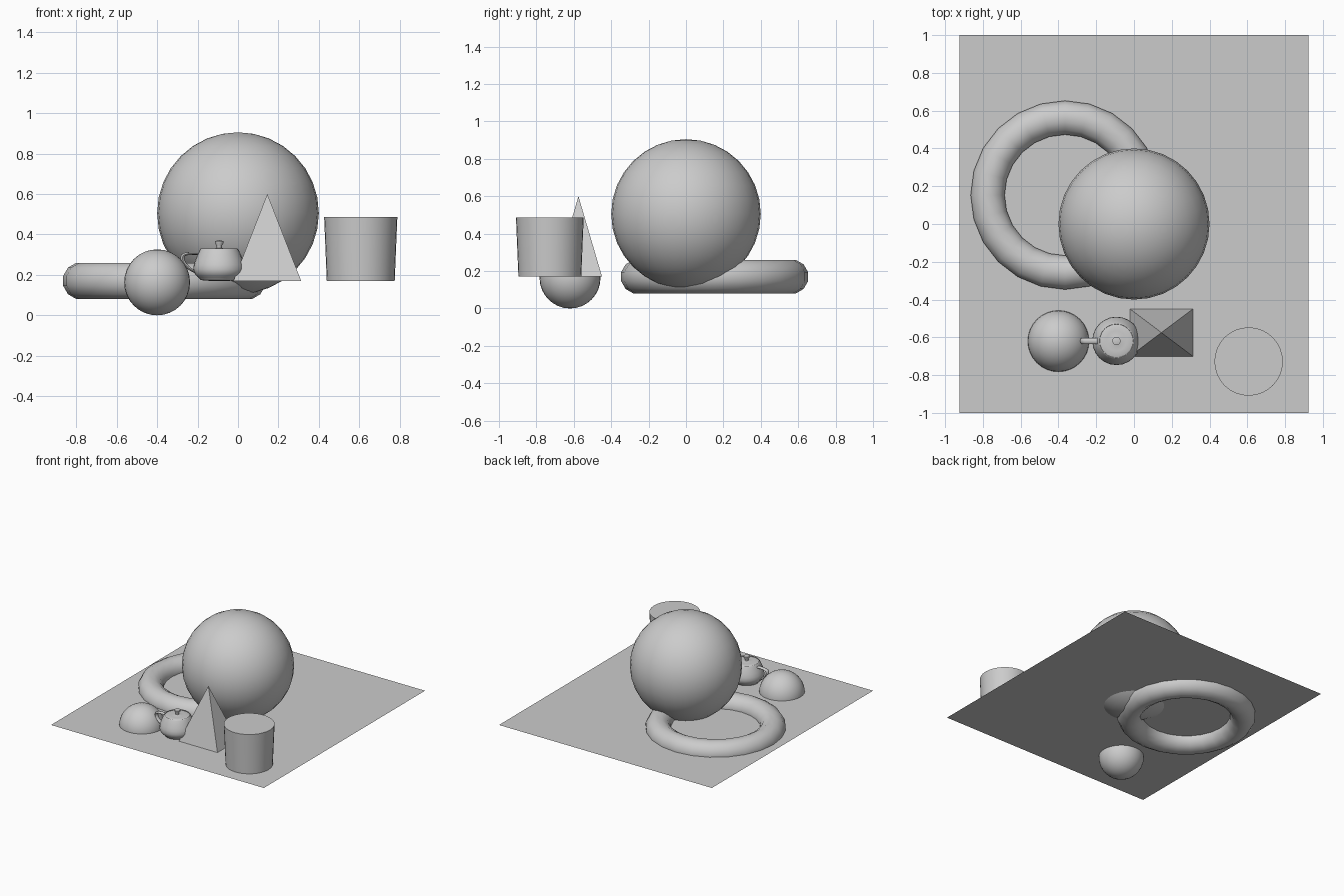
import bpy, bmesh, math
from mathutils import Vector
from mathutils.geometry import interpolate_bezier

if "Cube" in bpy.data.objects:
    bpy.data.objects.remove(bpy.data.objects["Cube"])

FLOOR = 0.17
grey = bpy.data.materials.new("plain grey")
grey.use_nodes = True
grey.diffuse_color = (0.6, 0.6, 0.6, 1)
grey.node_tree.nodes["Principled BSDF"].inputs["Base Color"].default_value = (0.6, 0.6, 0.6, 1)


def finish(name, smooth=True, angle=40):
    ob = bpy.context.object
    ob.name = name
    ob.data.materials.append(grey)
    if smooth:
        bpy.ops.object.shade_smooth_by_angle(angle=math.radians(angle))
    return ob


def add_mesh(name, bm, location, scale):
    bmesh.ops.recalc_face_normals(bm, faces=bm.faces)
    me = bpy.data.meshes.new(name)
    bm.to_mesh(me)
    bm.free()
    ob = bpy.data.objects.new(name, me)
    bpy.context.collection.objects.link(ob)
    bpy.ops.object.select_all(action="DESELECT")
    bpy.context.view_layer.objects.active = ob
    ob.select_set(True)
    ob.location = location
    ob.scale = (scale,) * 3
    return finish(name, angle=50)


def bezier(points, steps=5):
    """Chain of cubic pieces sharing their end points, in the x-z plane."""
    p = [Vector((x, 0, z)) for x, z in points]
    out = [p[0]]
    for i in range(0, len(p) - 1, 3):
        out += interpolate_bezier(p[i], p[i + 1], p[i + 2], p[i + 3], steps)[1:]
    return out


def lathe(name, points, location, scale):
    bm = bmesh.new()
    vs = [bm.verts.new(p) for p in bezier(points)]
    edges = [bm.edges.new(pair) for pair in zip(vs, vs[1:])]
    bmesh.ops.spin(bm, geom=vs + edges, cent=(0, 0, 0), axis=(0, 0, 1),
                   angle=math.tau, steps=24)
    bmesh.ops.remove_doubles(bm, verts=bm.verts, dist=0.001)
    return add_mesh(name, bm, location, scale)


def tube(name, side_a, side_b, widths, location, scale, sides=8):
    """Oval tube running between two curves, its half width blending along the way."""
    bm = bmesh.new()
    a, b = bezier(side_a), bezier(side_b)
    rings = []
    for i, (p, q) in enumerate(zip(a, b)):
        t = i / (len(a) - 1)
        w = widths[0] * (1 - t) + widths[1] * t
        rings.append([bm.verts.new((p + q) / 2 + (p - q) / 2 * math.cos(k * math.tau / sides)
                                   + Vector((0, w * math.sin(k * math.tau / sides), 0)))
                      for k in range(sides)])
    for r, s in zip(rings, rings[1:]):
        for k in range(sides):
            n = (k + 1) % sides
            bm.faces.new((r[k], r[n], s[n], s[k]))
    return add_mesh(name, bm, location, scale)


# Ground sheet
bpy.ops.mesh.primitive_plane_add(size=2, location=(0, 0, FLOOR))
bpy.context.object.scale = (0.925, 1, 1)
finish("ground_sheet", smooth=False)

# Balls
for name, r, loc in (("large_ball", 0.4, (0, 0, 0.505)),
                     ("small_ball", 0.163, (-0.4, -0.62, 0.163))):
    bpy.ops.mesh.primitive_uv_sphere_add(segments=32, ring_count=16, radius=r, location=loc)
    finish(name)

# Ring, with a flat side on top
bm = bmesh.new()
SIDES = 12
loop = [bm.verts.new((0.41 + 0.093 * math.cos((k + 0.5) * math.tau / SIDES), 0,
                      0.093 * math.sin((k + 0.5) * math.tau / SIDES))) for k in range(SIDES)]
edges = [bm.edges.new((loop[k - 1], loop[k])) for k in range(SIDES)]
bmesh.ops.spin(bm, geom=loop + edges, cent=(0, 0, 0), axis=(0, 0, 1), angle=math.tau, steps=24)
bmesh.ops.remove_doubles(bm, verts=bm.verts, dist=0.0001)
add_mesh("ring", bm, (-0.365, 0.153, FLOOR), 1)

# Pyramid
bpy.ops.mesh.primitive_cone_add(vertices=4, radius1=math.sqrt(0.5), radius2=0, depth=1,
                                rotation=(0, 0, math.pi / 4))
bpy.ops.object.transform_apply(location=False, rotation=True, scale=False)
bpy.context.object.scale = (0.335, 0.252, 0.43)
bpy.context.object.location = (0.145, -0.575, FLOOR + 0.215)
finish("pyramid", smooth=False)

# Tapered drum
bpy.ops.mesh.primitive_cone_add(vertices=32, radius1=0.168, radius2=0.181, depth=0.315,
                                location=(0.607, -0.728, FLOOR + 0.1575))
finish("drum")

# Teapot
SPOT, SIZE = (-0.093, -0.619, FLOOR), 0.064
lathe("teapot_body", [(1.4, 2.4), (1.34, 2.53), (1.44, 2.53), (1.5, 2.4),
                      (1.75, 1.87), (2, 1.35), (2, 0.9),
                      (2, 0.45), (1.5, 0.22), (1.5, 0.15),
                      (1.5, 0.07), (1.4, 0), (0, 0)], SPOT, SIZE)
lathe("teapot_lid", [(0, 3.15), (0.8, 3.15), (0, 2.7), (0.2, 2.55),
                     (0.4, 2.4), (1.3, 2.55), (1.4, 2.4)], SPOT, SIZE)
tube("teapot_handle",
     [(-1.5, 2.25), (-2.5, 2.25), (-3, 2.25), (-3, 1.8), (-3, 1.35), (-2.65, 0.94), (-1.9, 0.6)],
     [(-1.6, 2.02), (-2.3, 2.02), (-2.7, 2.02), (-2.7, 1.8), (-2.7, 1.57), (-2.5, 1.2), (-2, 0.9)],
     (0.25, 0.25), SPOT, SIZE)
tube("teapot_spout",
     [(1.7, 0.6), (3.1, 0.82), (2.4, 2.1), (3.3, 2.4)],
     [(1.7, 1.42), (2.6, 1.42), (2.3, 2.1), (2.7, 2.4)],
     (0.6, 0.2), SPOT, SIZE)
